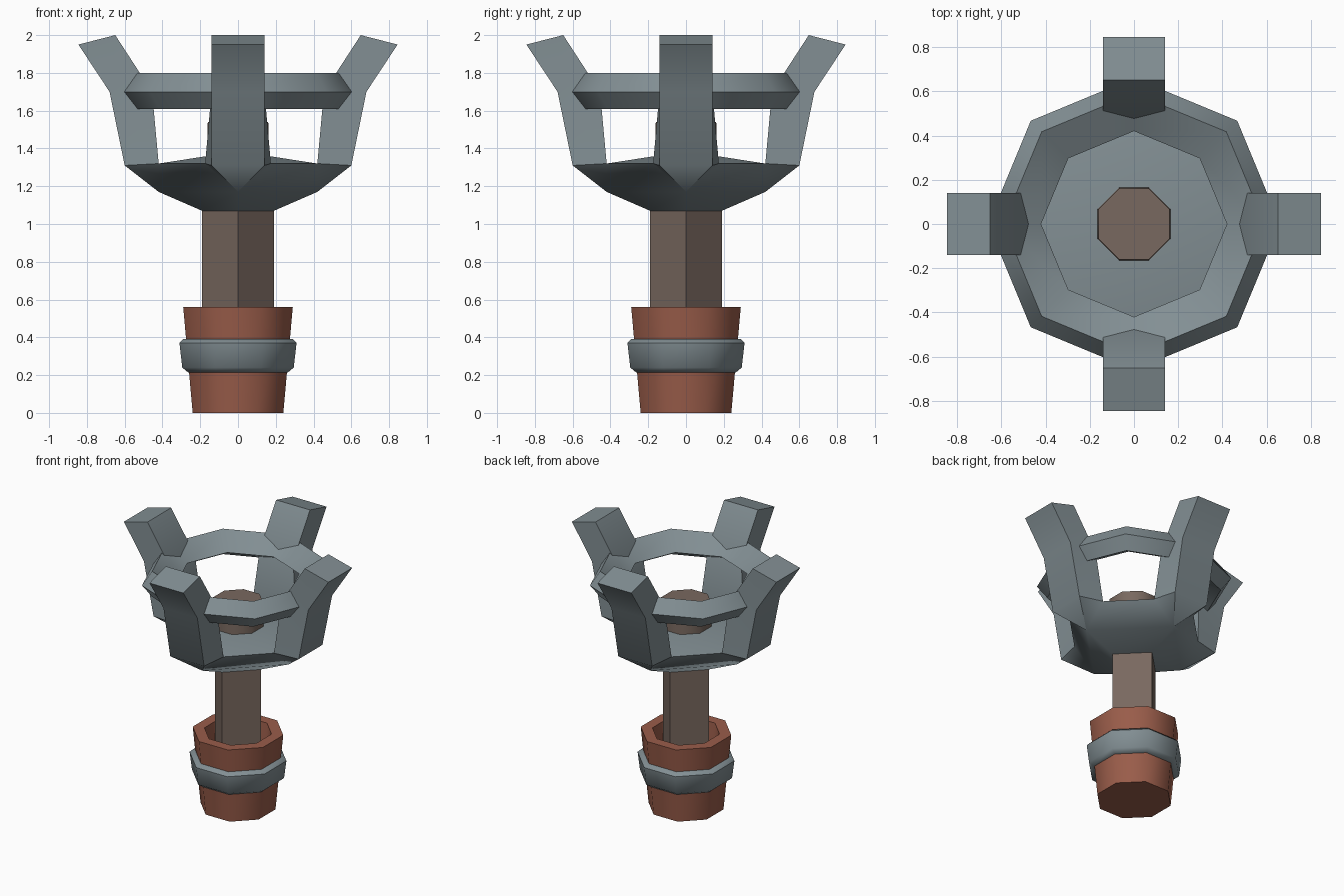
import bpy, bmesh, math
from mathutils import Matrix, Vector

cube = bpy.data.objects.get("Cube")
if cube:
    bpy.data.objects.remove(cube, do_unlink=True)


def material(name, rgb):
    m = bpy.data.materials.new(name)
    m.use_nodes = True
    m.diffuse_color = (*rgb, 1)
    m.node_tree.nodes["Principled BSDF"].inputs["Base Color"].default_value = (*rgb, 1)
    return m


iron = material("grey_iron", (0.225, 0.275, 0.295))
wood = material("brown_wood", (0.19, 0.14, 0.115))
clay = material("red_leather", (0.32, 0.108, 0.068))


def finish(name, bm, mat):
    bmesh.ops.remove_doubles(bm, verts=bm.verts, dist=0.0005)
    bmesh.ops.recalc_face_normals(bm, faces=bm.faces)
    mesh = bpy.data.meshes.new(name)
    bm.to_mesh(mesh)
    bm.free()
    mesh.materials.append(mat)
    ob = bpy.data.objects.new(name, mesh)
    bpy.context.collection.objects.link(ob)
    bpy.ops.object.select_all(action='DESELECT')
    ob.select_set(True)
    bpy.context.view_layer.objects.active = ob
    bpy.ops.object.shade_smooth_by_angle(angle=math.radians(48))
    return ob


def lathe(name, profile, mat, sides=8, flat_front=True, loop=False):
    """Turn (radius, z) points; flat_front treats radius as distance to the flats."""
    bm = bmesh.new()
    step = math.tau / sides
    phase = step / 2 if flat_front else 0
    grow = 1 / math.cos(step / 2) if flat_front else 1
    rings = [[bm.verts.new((r * grow * math.cos(i * step + phase),
                            r * grow * math.sin(i * step + phase), z))
              for i in range(sides)] for r, z in profile]
    pairs = list(zip(rings, rings[1:]))
    if loop:
        pairs.append((rings[-1], rings[0]))
    else:
        bm.faces.new(rings[0])
        bm.faces.new(rings[-1])
    for a, b in pairs:
        for i in range(sides):
            j = (i + 1) % sides
            bm.faces.new((a[i], a[j], b[j], b[i]))
    return finish(name, bm, mat)


# Handle: hollow grip, band around it, square shaft and the core in the bowl
lathe("grip", [(0.24, 0), (0.29, 0.56), (0.215, 0.56), (0.2, 0.4)], clay)
lathe("grip_band", [(0.25, 0.215), (0.265, 0.215), (0.295, 0.24), (0.31, 0.37),
                    (0.29, 0.39), (0.26, 0.39)], iron, loop=True)
lathe("shaft", [(0.19, 0.38), (0.19, 1.1)], wood, sides=4, flat_front=False)
lathe("core", [(0.165, 1.33), (0.16, 1.54)], wood)

# Ring with a diamond section that ties the prongs together
lathe("prong_ring", [(0.66, 1.70), (0.59, 1.80), (0.42, 1.70), (0.59, 1.61)],
      iron, flat_front=False, loop=True)

# Bowl with four prongs: one quarter is described along +x and turned four times
bm = bmesh.new()
outer = [(0.60, 0.14, 1.31), (0.68, 0.14, 1.70), (0.845, 0.14, 1.95)]
inner = [(0.42, 0.174, 1.32), (0.455, 0.14, 1.70), (0.65, 0.14, 2.0)]
neck, keel, apex = (0.19, 0, 1.07), (0.42, 0, 1.17), (0, 0, 1.385)


def flip(p):
    return (p[0], -p[1], p[2])


def turned(p):
    return (-p[1], p[0], p[2])


quarter = []
for a, b in ((0, 1), (1, 2)):
    quarter.append([outer[a], outer[b], flip(outer[b]), flip(outer[a])])
    quarter.append([inner[a], inner[b], flip(inner[b]), flip(inner[a])])
    side = [outer[a], outer[b], inner[b], inner[a]]
    quarter += [side, [flip(p) for p in side]]
quarter.append([outer[2], inner[2], flip(inner[2]), flip(outer[2])])
quarter.append([keel, outer[0], flip(outer[0])])
# underside panel between this prong and the next
next_keel, next_neck = turned(keel), turned(neck)
next_in, next_out = turned(flip(inner[0])), turned(flip(outer[0]))
quarter += [[neck, keel, next_keel, next_neck],
            [keel, inner[0], next_in, next_keel],
            [keel, outer[0], inner[0]],
            [next_keel, next_in, next_out]]
# bowl floor, rising slightly to the middle, and the closed base
quarter += [[apex, flip(inner[0]), inner[0]], [apex, inner[0], next_in],
            [(0, 0, 1.07), neck, next_neck]]
for k in range(4):
    spin = Matrix.Rotation(k * math.pi / 2, 3, 'Z')
    for face in quarter:
        bm.faces.new([bm.verts.new(spin @ Vector(p)) for p in face])
finish("pronged_bowl", bm, iron)
